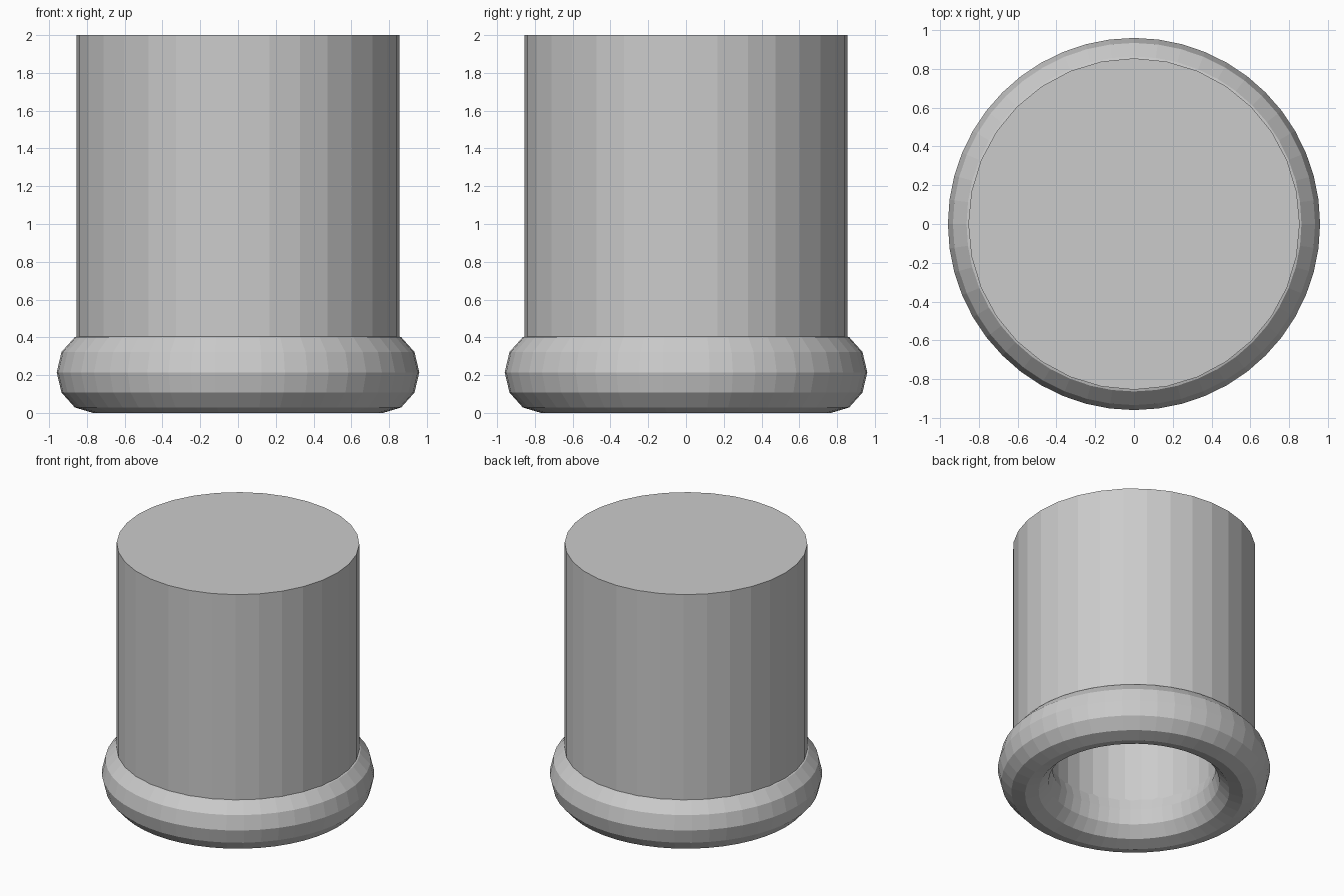
import bpy
import bmesh

if "Cube" in bpy.data.objects:
    bpy.data.objects.remove(bpy.data.objects["Cube"])

OUTER, INNER = 0.855, 0.598      # wall radii of the hollow body
BOTTOM, CEILING, TOP = 0.2, 1.74, 2.0
SIDES = 32

# Body: solid cylinder whose underside is inset and pushed up into a deep bore
bm = bmesh.new()
bmesh.ops.create_cone(bm, cap_ends=True, segments=SIDES, radius1=OUTER,
                      radius2=OUTER, depth=TOP - BOTTOM)
bmesh.ops.translate(bm, verts=bm.verts, vec=(0, 0, (TOP + BOTTOM) / 2))
underside = min(bm.faces, key=lambda f: f.calc_center_median().z)


def inset_copy(face, scale, lift):
    """Extrude a face, scale it about the z axis and lift it."""
    new = bmesh.ops.extrude_discrete_faces(bm, faces=[face])["faces"][0]
    for v in new.verts:
        v.co.x *= scale
        v.co.y *= scale
        v.co.z += lift
    return new


rim = inset_copy(underside, INNER / OUTER, 0)
inset_copy(rim, 1, CEILING - BOTTOM)
bm.normal_update()
bmesh.ops.recalc_face_normals(bm, faces=bm.faces)
mesh = bpy.data.meshes.new("hollow_body")
bm.to_mesh(mesh)
bm.free()
body = bpy.data.objects.new("hollow_body", mesh)
bpy.context.collection.objects.link(body)

# Rounded collar around the open end, slightly stretched upward
bpy.ops.mesh.primitive_torus_add(major_segments=48, minor_segments=12,
                                 major_radius=0.768, minor_radius=0.192,
                                 location=(0, 0, 0.215))
collar = bpy.context.object
collar.name = "base_collar"
collar.scale.z = 0.215 / 0.192
